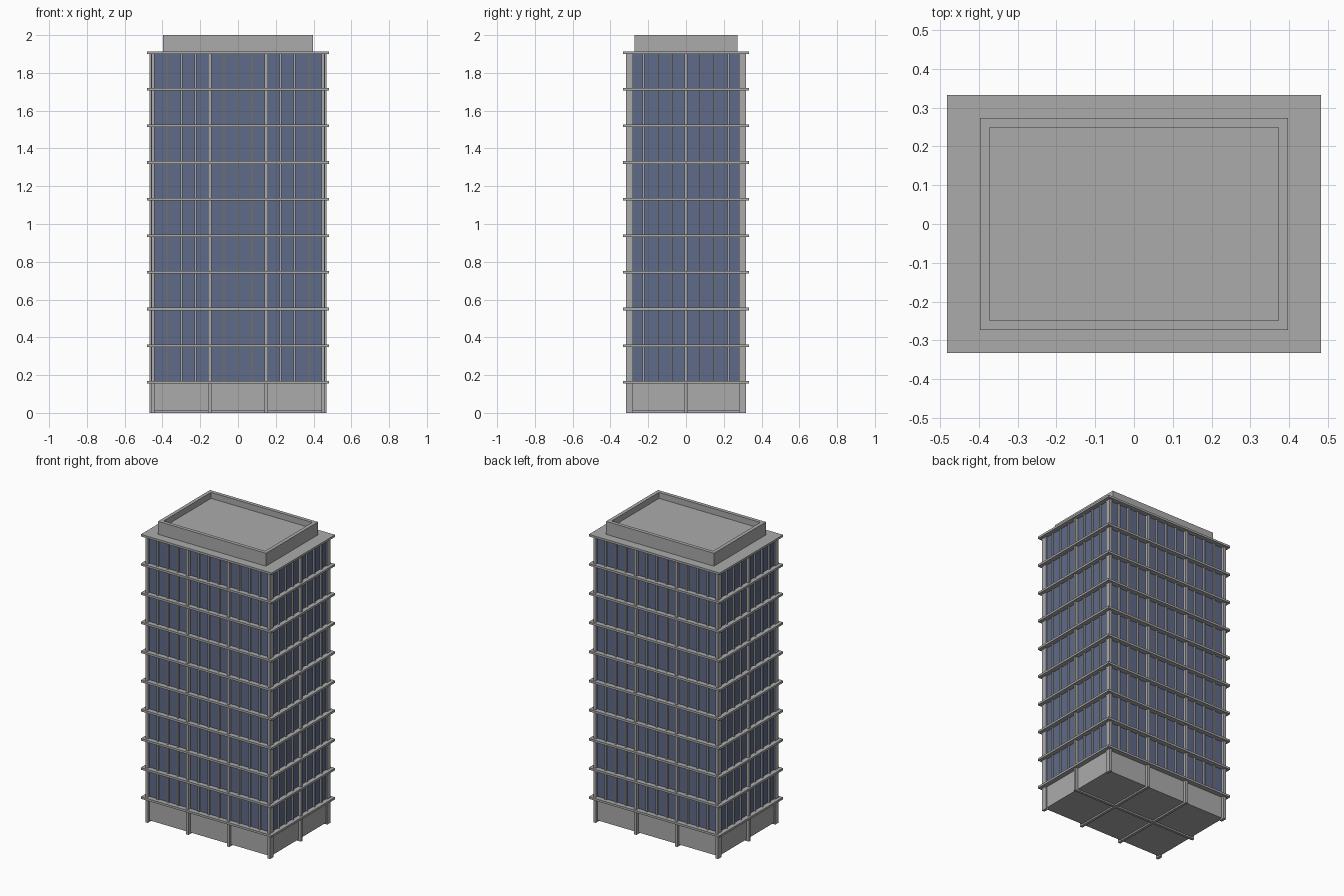
import bpy
import bmesh
from mathutils import Matrix

cube = bpy.data.objects.get("Cube")
if cube:
    bpy.data.objects.remove(cube, do_unlink=True)


def material(name, color):
    m = bpy.data.materials.new(name)
    m.use_nodes = True
    m.diffuse_color = color
    m.node_tree.nodes["Principled BSDF"].inputs["Base Color"].default_value = color
    return m


CONCRETE = material("concrete grey", (0.41, 0.41, 0.41, 1))
GLASS = material("window blue", (0.115, 0.145, 0.255, 1))


def add_box(bm, x, y, z0, z1, sx, sy):
    """Box centred on x, y that runs from z0 to z1."""
    mat = Matrix.Translation((x, y, (z0 + z1) / 2)) @ Matrix.Diagonal((sx, sy, z1 - z0, 1))
    return bmesh.ops.create_cube(bm, size=1, matrix=mat)["verts"]


def finish(bm, name, mat):
    mesh = bpy.data.meshes.new(name)
    bm.to_mesh(mesh)
    bm.free()
    mesh.materials.append(mat)
    obj = bpy.data.objects.new(name, mesh)
    bpy.context.collection.objects.link(obj)
    return obj


def boxes(name, mat, specs):
    bm = bmesh.new()
    for spec in specs:
        add_box(bm, *spec)
    return finish(bm, name, mat)


# Overall layout: half sizes of the walls, panel width and storey levels
HX, HY, PANEL = 0.45, 0.30, 0.075
BASE, STEP, FLOORS = 0.162, 0.1939, 9
ROOF = BASE + STEP * FLOORS
SLAB = 0.014
COL_W, COL_D = 0.018, 0.037

# Ground storey wall and glazed tower body
boxes("ground_storey_wall", CONCRETE, [(0, 0, 0.01, BASE, 2 * HX, 2 * HY)])
boxes("window_glass", GLASS, [(0, 0, BASE, ROOF, 2 * HX, 2 * HY)])

# Floor slabs with the roof slab on top
boxes("floor_slabs", CONCRETE,
      [(0, 0, BASE + i * STEP - SLAB / 2, BASE + i * STEP + SLAB / 2, 0.963, 0.666)
       for i in range(FLOORS + 1)])

# Corner columns
boxes("corner_columns", CONCRETE,
      [(sx * HX, sy * HY, 0, ROOF, COL_W, COL_D) for sx in (-1, 1) for sy in (-1, 1)])

# Structural frames that run through the building and show as columns outside
boxes("cross_frames", CONCRETE,
      [(sx * HX / 3, 0, 0, ROOF, COL_W, 2 * HY + COL_D) for sx in (-1, 1)])
boxes("long_frame", CONCRETE, [(0, 0, 0, ROOF, 2 * HX + COL_D, COL_W)])

# Window mullions between the columns on all four sides
boxes("front_and_back_mullions", CONCRETE,
      [(-HX + i * PANEL, s * HY, BASE, ROOF, 0.011, 0.022)
       for s in (-1, 1) for i in range(1, 12) if i % 4])
boxes("side_mullions", CONCRETE,
      [(s * HX, -HY + i * PANEL, BASE, ROOF, 0.022, 0.008)
       for s in (-1, 1) for i in range(1, 8) if i % 4])

# Roof parapet: box with its top inset and sunk
bm = bmesh.new()
add_box(bm, 0, 0, ROOF, 2.0, 0.794, 0.546)
bm.normal_update()
top = max(bm.faces, key=lambda f: f.calc_center_median().z)
bmesh.ops.inset_region(bm, faces=[top], thickness=0.034)
sunk = bmesh.ops.extrude_discrete_faces(bm, faces=[top])["faces"]
bmesh.ops.translate(bm, verts=sunk[0].verts, vec=(0, 0, -0.04))
bmesh.ops.recalc_face_normals(bm, faces=bm.faces)
finish(bm, "roof_parapet", CONCRETE)
